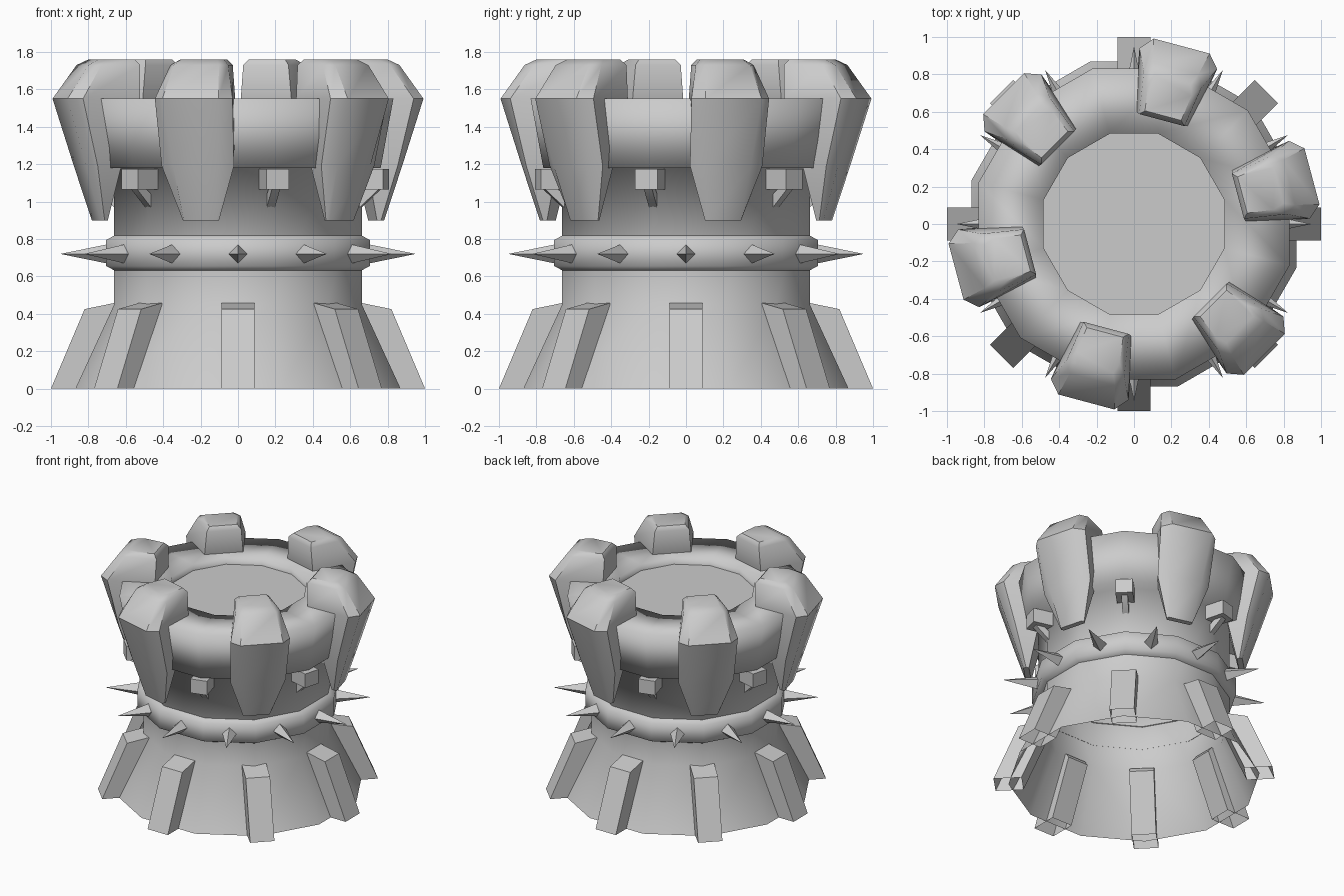
import bpy, bmesh
from math import radians, sin, cos
from mathutils import Matrix, Vector

cube = bpy.data.objects.get("Cube")
if cube:
    bpy.data.objects.remove(cube, do_unlink=True)

GREY = (0.6, 0.6, 0.6, 1)
stone = bpy.data.materials.new("stone_grey")
stone.use_nodes = True
stone.diffuse_color = GREY
stone.node_tree.nodes["Principled BSDF"].inputs["Base Color"].default_value = GREY


def finish(name, bm, angle=180, turn=0):
    """Store a bmesh as an object, turned about z, smooth below the angle."""
    bm.transform(Matrix.Rotation(radians(turn), 4, 'Z'))
    mesh = bpy.data.meshes.new(name)
    bm.to_mesh(mesh)
    bm.free()
    mesh.materials.append(stone)
    obj = bpy.data.objects.new(name, mesh)
    bpy.context.collection.objects.link(obj)
    mesh.shade_smooth()
    if angle < 180:
        mesh.set_sharp_from_angle(angle=radians(angle))
    return obj


def loft(sections, bottom=False, top=False):
    """Skin a stack of counter-clockwise point loops, from low to high."""
    bm = bmesh.new()
    rings = [[bm.verts.new(p) for p in s] for s in sections]
    n = len(rings[0])
    for a, b in zip(rings, rings[1:]):
        for i in range(n):
            j = (i + 1) % n
            bm.faces.new((a[i], a[j], b[j], b[i]))
    if bottom:
        bm.faces.new(rings[0][::-1])
    if top:
        bm.faces.new(rings[-1])
    return bm


def ring(r, z, n=12):
    return [Vector((r * cos(radians(15 + 360 * i / n)),
                    r * sin(radians(15 + 360 * i / n)), z)) for i in range(n)]


def lathe(profile):
    return loft([ring(r, z) for r, z in profile])


# Tower wall with flared foot and overhanging rim
finish("tower_wall", lathe([(0.9, 0), (0.685, 0.45), (0.685, 1.18), (0.79, 1.18),
                            (0.86, 1.55), (0.5, 1.55), (0.5, 1.48)]))

# Roof floor
floor = bmesh.new()
floor.faces.new([floor.verts.new(p) for p in ring(0.5, 1.5)])
finish("roof_floor", floor, 30)

# Belt around the waist
finish("belt", lathe([(0.68, 0.63), (0.73, 0.655), (0.73, 0.795), (0.68, 0.82)]))

# Spikes on the belt
for k in range(12):
    bm = bmesh.new()
    bmesh.ops.create_cone(bm, cap_ends=True, segments=4, radius1=0.055,
                          radius2=0, depth=0.27)
    bm.transform(Matrix.Translation((0.815, 0, 0.72)) @ Matrix.Rotation(radians(90), 4, 'Y'))
    finish("belt_spike", bm, 30, 30 * k)


def slab(profile, width, open_bottom=False):
    """Extrude a radial (r, z) outline sideways; its last edge can stay open."""
    bm = bmesh.new()
    h = width / 2
    a = [bm.verts.new((r, -h, z)) for r, z in profile]
    b = [bm.verts.new((r, h, z)) for r, z in profile]
    bm.faces.new(a)
    bm.faces.new(b[::-1])
    n = len(profile)
    for i in range(n - 1 if open_bottom else n):
        j = (i + 1) % n
        bm.faces.new((a[j], a[i], b[i], b[j]))
    return bm


# Buttresses round the foot
for k in range(8):
    finish("buttress", slab([(1, 0), (0.82, 0.425), (0.65, 0.46), (0.62, 0.42),
                             (0.8, 0)], 0.176, True), 30, 45 * k)


def block(levels):
    """Six-sided sections: z, then (radius, half width) inside, middle, outside."""
    loops = []
    for z, inner, mid, outer in levels:
        loops.append([(inner[0], -inner[1], z), (mid[0], -mid[1], z),
                      (outer[0], -outer[1], z), (outer[0], outer[1], z),
                      (mid[0], mid[1], z), (inner[0], inner[1], z)])
    return loft(loops, True, True)


for k in range(6):
    # Battlement tooth, pointed below and chamfered on top
    bm = block([(0.9, (0.745, 0.09), (0.765, 0.1), (0.785, 0.09)),
                (1.19, (0.68, 0.13), (0.83, 0.2), (0.875, 0.125)),
                (1.55, (0.58, 0.14), (0.915, 0.215), (0.985, 0.155)),
                (1.73, (0.575, 0.125), (0.8, 0.16), (0.86, 0.125)),
                (1.76, (0.6, 0.1), (0.74, 0.12), (0.8, 0.1))])
    finish("battlement", bm, 45, 15 + 60 * k)

    # Beam end under the rim with its slanted brace
    turn = 45 + 60 * k
    finish("beam_end", slab([(0.62, 1.065), (0.82, 1.065), (0.82, 1.175),
                             (0.62, 1.175)], 0.125), 30, turn)
    finish("beam_brace", slab([(0.64, 0.95), (0.67, 0.96), (0.79, 1.07), (0.72, 1.07),
                               (0.64, 1.01)], 0.045), 30, turn)
